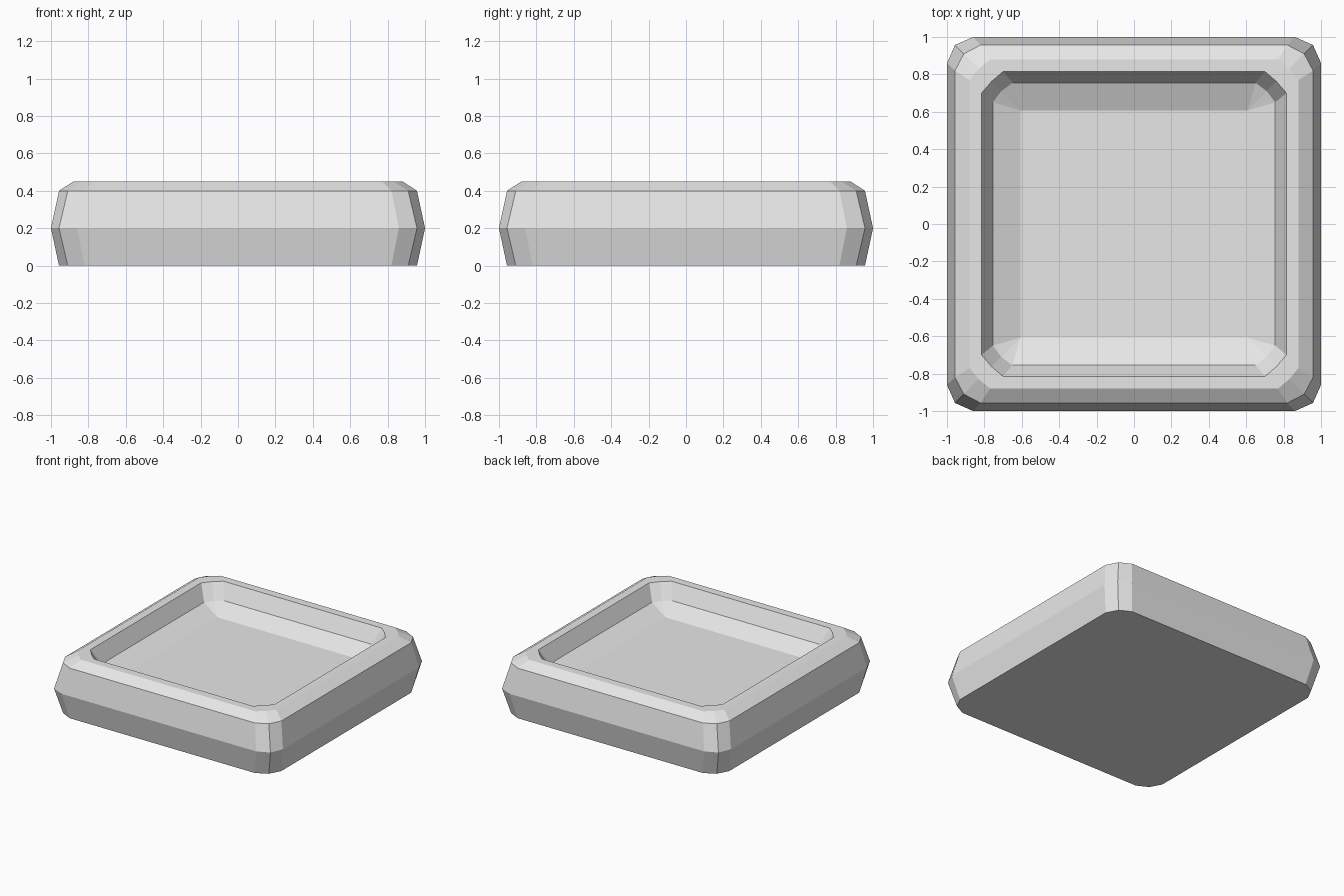
import bpy
import bmesh

cube = bpy.data.objects.get("Cube")
if cube:
    bpy.data.objects.remove(cube, do_unlink=True)

# Plain grey material
grey = bpy.data.materials.new("light grey")
grey.use_nodes = True
colour = (0.8, 0.8, 0.8, 1)
grey.diffuse_color = colour
grey.node_tree.nodes["Principled BSDF"].inputs["Base Color"].default_value = colour

# Rounded-square loops: half width, corner start, corner diagonal, height
LOOPS = [
    (0.957, 0.82, 0.91, 0.0),     # foot
    (1.0, 0.86, 0.957, 0.2),      # widest line
    (0.957, 0.82, 0.91, 0.4),     # shoulder
    (0.88, 0.77, 0.83, 0.45),     # rim outside
    (0.815, 0.70, 0.762, 0.45),   # rim inside
    (0.755, 0.65, 0.71, 0.33),    # bottom of inner wall
    (0.607, 0.607, 0.607, 0.265), # floor, square corners
]


def add_loop(bm, half, start, diag, z):
    """Three points per corner, turned through four quarters."""
    verts = []
    corner = [(half, start), (diag, diag), (start, half)]
    for quarter in range(4):
        verts += [bm.verts.new((x, y, z)) for x, y in corner]
        corner = [(-y, x) for x, y in corner]
    return verts


# Tray shell, skinned from the foot over the rim to the floor
bm = bmesh.new()
loops = [add_loop(bm, *spec) for spec in LOOPS]
for low, high in zip(loops, loops[1:]):
    for i in range(len(low)):
        j = (i + 1) % len(low)
        bm.faces.new((low[i], low[j], high[j], high[i]))
bm.faces.new(reversed(loops[0]))
bm.faces.new(loops[-1])
bmesh.ops.remove_doubles(bm, verts=bm.verts, dist=0.0001)
bmesh.ops.recalc_face_normals(bm, faces=bm.faces)

mesh = bpy.data.meshes.new("tray")
bm.to_mesh(mesh)
bm.free()
mesh.materials.append(grey)
tray = bpy.data.objects.new("tray", mesh)
bpy.context.collection.objects.link(tray)
